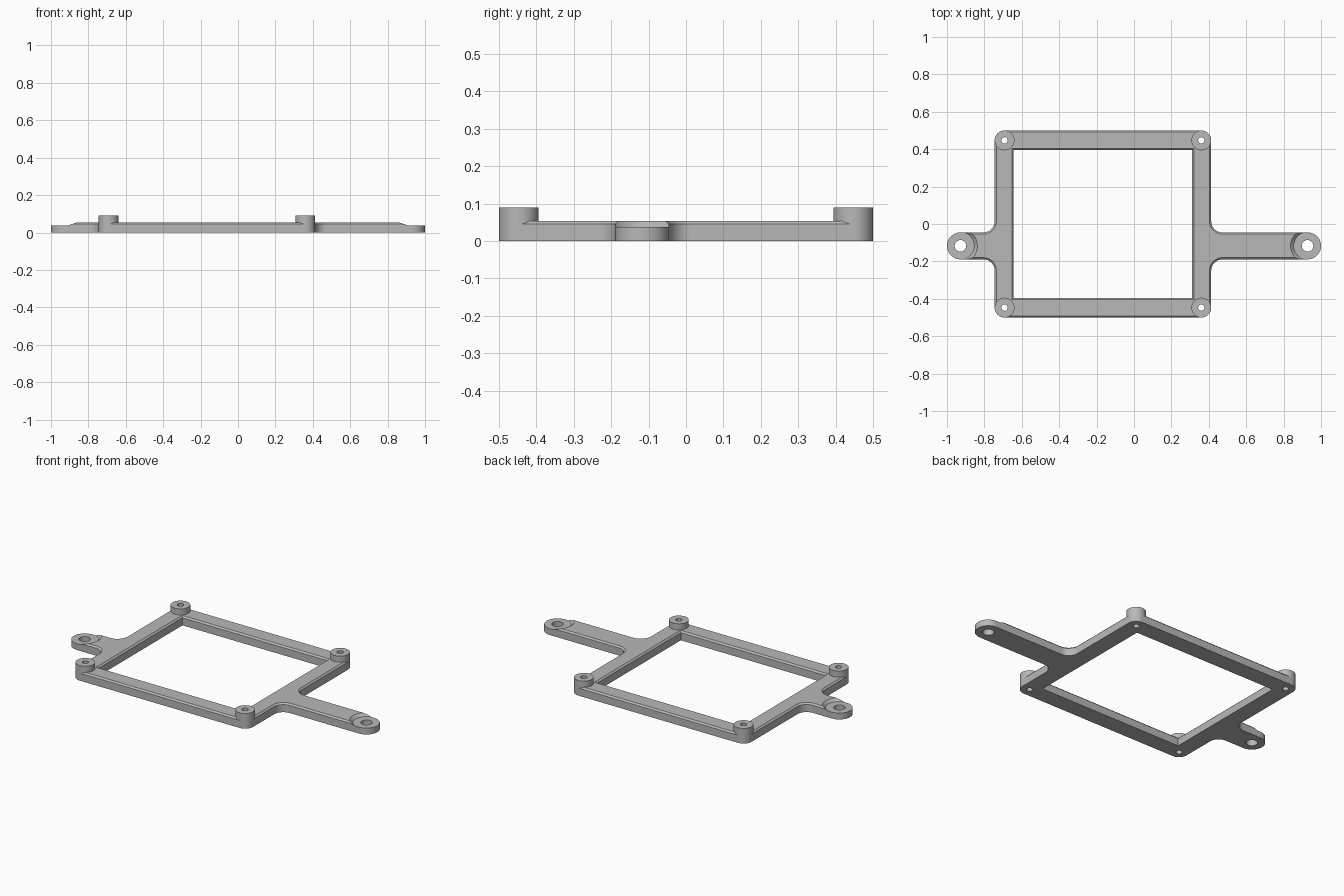
import bpy
import bmesh
from math import cos, sin, radians

if "Cube" in bpy.data.objects:
    bpy.data.objects.remove(bpy.data.objects["Cube"])

PLATE_TOP = 0.054
PAD_TOP = 0.038
BOSS_TOP = 0.09
CHAMFER = 0.009
LEFT, RIGHT, BACK = -0.692, 0.36, 0.447      # boss centres
BOSS_R = 0.053
ARM_Y, ARM_R, ARM_X = -0.117, 0.072, 0.928   # ear centres
FILLET = 0.06

grey = bpy.data.materials.new("light grey")
grey.use_nodes = True
colour = (0.48, 0.48, 0.48, 1)
grey.diffuse_color = colour
grey.node_tree.nodes["Principled BSDF"].inputs["Base Color"].default_value = colour


def arc(x, y, r, start, end, steps):
    angles = [radians(start + (end - start) * i / steps) for i in range(steps + 1)]
    return [(x + r * cos(a), y + r * sin(a)) for a in angles]


def circle(x, y, r, steps=48):
    return arc(x, y, r, 0, 360, steps)[:-1]


def loft(name, sections):
    """Closed solid through stacked (outline, height) sections."""
    bm = bmesh.new()
    rings = [[bm.verts.new((x, y, z)) for x, y in pts] for pts, z in sections]
    bm.faces.new(rings[0][::-1])
    bm.faces.new(rings[-1])
    n = len(rings[0])
    for low, high in zip(rings, rings[1:]):
        for i in range(n):
            j = (i + 1) % n
            bm.faces.new((low[i], low[j], high[j], high[i]))
    bmesh.ops.recalc_face_normals(bm, faces=bm.faces)
    mesh = bpy.data.meshes.new(name)
    bm.to_mesh(mesh)
    bm.free()
    mesh.materials.append(grey)
    obj = bpy.data.objects.new(name, mesh)
    bpy.context.collection.objects.link(obj)
    return obj


def combine(target, tool, operation):
    mod = target.modifiers.new(operation, "BOOLEAN")
    mod.operation = operation
    mod.solver = "EXACT"
    mod.object = tool
    bpy.context.view_layer.objects.active = target
    bpy.ops.object.modifier_apply(modifier=mod.name)
    bpy.data.objects.remove(tool)


def plate_outline(inset):
    corner, ear, web = BOSS_R - inset, ARM_R - inset, FILLET + inset
    web_r, web_l = RIGHT + BOSS_R + FILLET, LEFT - BOSS_R - FILLET
    web_hi, web_lo = ARM_Y + ARM_R + FILLET, ARM_Y - ARM_R - FILLET
    return (arc(LEFT, -BACK, corner, 180, 270, 12)
            + arc(RIGHT, -BACK, corner, 270, 360, 12)
            + arc(web_r, web_lo, web, 180, 90, 12)
            + arc(ARM_X, ARM_Y, ear, -90, 90, 24)
            + arc(web_r, web_hi, web, 270, 180, 12)
            + arc(RIGHT, BACK, corner, 0, 90, 12)
            + arc(LEFT, BACK, corner, 90, 180, 12)
            + arc(web_l, web_hi, web, 360, 270, 12)
            + arc(-ARM_X, ARM_Y, ear, 90, 270, 24)
            + arc(web_l, web_lo, web, 90, 0, 12))


def window_outline(grow):
    x0, x1, y = LEFT + 0.049 - grow, RIGHT - 0.049 + grow, BACK - 0.051 + grow
    return [(x0, -y), (x1, -y), (x1, y), (x0, y)]


# Plate with both arms and a chamfered upper rim
bracket = loft("mounting_bracket", [
    (plate_outline(0), 0),
    (plate_outline(0), PLATE_TOP - CHAMFER),
    (plate_outline(CHAMFER), PLATE_TOP)])

# Square window, chamfered at the top
combine(bracket, loft("window_cutter", [
    (window_outline(0), -0.1),
    (window_outline(0), PLATE_TOP - CHAMFER),
    (window_outline(CHAMFER), PLATE_TOP),
    (window_outline(CHAMFER), 0.2)]), "DIFFERENCE")

# Lowered ear pads with conical edges, and their screw holes
for x in (-ARM_X, ARM_X):
    combine(bracket, loft("pad_cutter", [
        (circle(x, ARM_Y, 0.0745), PAD_TOP),
        (circle(x, ARM_Y, 0.092), PLATE_TOP + 0.001),
        (circle(x, ARM_Y, 0.092), 0.2)]), "DIFFERENCE")
    combine(bracket, loft("ear_hole_cutter", [
        (circle(x, ARM_Y, 0.031), -0.1),
        (circle(x, ARM_Y, 0.031), 0.2)]), "DIFFERENCE")

# Corner bosses with through holes
for x in (LEFT, RIGHT):
    for y in (-BACK, BACK):
        combine(bracket, loft("corner_boss", [
            (circle(x, y, BOSS_R), 0),
            (circle(x, y, BOSS_R), BOSS_TOP)]), "UNION")
        combine(bracket, loft("boss_hole_cutter", [
            (circle(x, y, 0.017, 32), -0.1),
            (circle(x, y, 0.017, 32), 0.2)]), "DIFFERENCE")

bpy.ops.object.select_all(action="DESELECT")
bracket.select_set(True)
bpy.context.view_layer.objects.active = bracket
bpy.ops.object.shade_smooth_by_angle(angle=radians(30))
